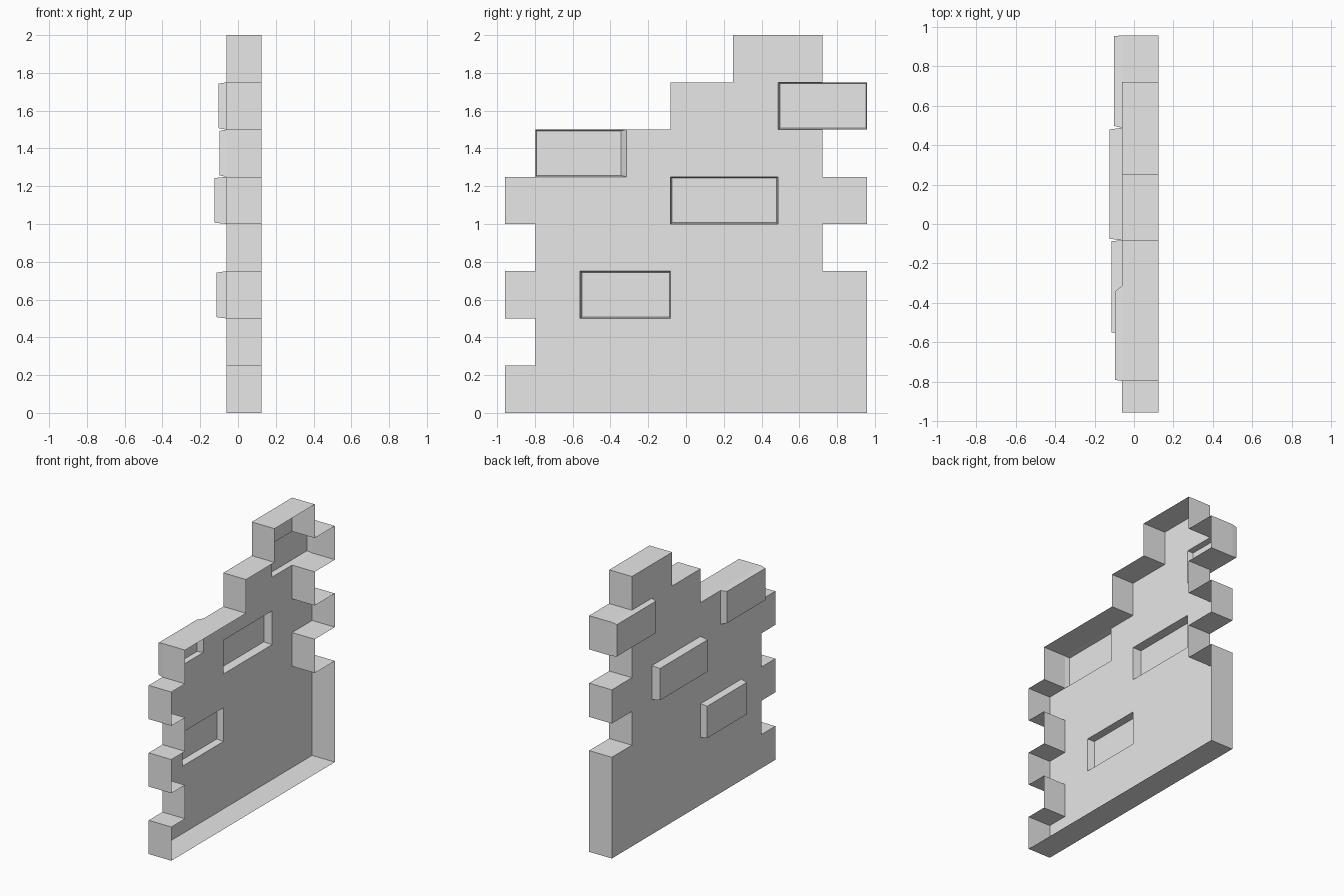
import bpy
import bmesh
from mathutils import Vector

cube = bpy.data.objects.get("Cube")
if cube:
    bpy.data.objects.remove(cube, do_unlink=True)

stone = bpy.data.materials.new("stone_grey")
stone.use_nodes = True
GREY = (0.8, 0.8, 0.8, 1)
stone.diffuse_color = GREY
stone.node_tree.nodes["Principled BSDF"].inputs["Base Color"].default_value = GREY

OPEN_X, SHEET_X = 0.124, -0.062   # open edge and flat sheet of the shell
COURSE = 0.25                     # height of one brick row
END = 0.957
ROWS = [(-END, END), (-0.797, END), (-END, END), (-0.797, 0.722),
        (-END, END), (-0.797, 0.722), (-0.083, END), (0.25, 0.722)]
# row: (y start, y end, outer x, start taper, end taper)
BRICKS = {2: (-0.562, -0.083, -0.113, 0.012, 0.004),
          4: (-0.083, 0.488, -0.124, 0.008, 0.008),
          5: (-0.797, -0.315, -0.097, 0.006, 0.028),
          6: (0.488, END, -0.102, 0.01, 0.003)}


def add_face(bm, points, outward):
    face = bm.faces.new([bm.verts.new(p) for p in points])
    face.normal_update()
    if face.normal.dot(Vector(outward)) < 0:
        face.normal_flip()


def upright(bm, x, y0, y1, z0, z1):
    add_face(bm, [(x, y0, z0), (x, y1, z0), (x, y1, z1), (x, y0, z1)], (-1, 0, 0))


def ledge(bm, y0, y1, z, up):
    add_face(bm, [(SHEET_X, y0, z), (OPEN_X, y0, z), (OPEN_X, y1, z),
                  (SHEET_X, y1, z)], (0, 0, up))


def finish(bm, name):
    bmesh.ops.remove_doubles(bm, verts=bm.verts, dist=0.0005)
    mesh = bpy.data.meshes.new(name)
    bm.to_mesh(mesh)
    bm.free()
    mesh.materials.append(stone)
    bpy.context.collection.objects.link(bpy.data.objects.new(name, mesh))


# Flat wall sheet, left open behind each raised brick
bm = bmesh.new()
for i, (lo, hi) in enumerate(ROWS):
    brick = BRICKS.get(i)
    spans = [(lo, brick[0]), (brick[1], hi)] if brick else [(lo, hi)]
    for a, b in spans:
        if b - a > 0.001:
            upright(bm, SHEET_X, a, b, i * COURSE, (i + 1) * COURSE)
finish(bm, "wall_sheet")

# Toothed rim: row ends, plus ledges where neighbouring rows differ
bm = bmesh.new()
for i, (lo, hi) in enumerate(ROWS):
    z0, z1 = i * COURSE, (i + 1) * COURSE
    for y, side in ((lo, -1), (hi, 1)):
        add_face(bm, [(SHEET_X, y, z0), (OPEN_X, y, z0), (OPEN_X, y, z1),
                      (SHEET_X, y, z1)], (0, side, 0))
for i in range(len(ROWS) - 1):
    z = (i + 1) * COURSE
    for side, below, above in ((-1, ROWS[i][0], ROWS[i + 1][0]),
                               (1, ROWS[i][1], ROWS[i + 1][1])):
        if below != above:
            up = 1 if (below - above) * side > 0 else -1
            ledge(bm, min(below, above), max(below, above), z, up)
ledge(bm, *ROWS[0], 0, -1)
ledge(bm, *ROWS[-1], len(ROWS) * COURSE, 1)
finish(bm, "toothed_rim")

# Raised hollow bricks with slightly tapered sides
for n, (row, (y0, y1, x, t0, t1)) in enumerate(BRICKS.items(), 1):
    bm = bmesh.new()
    z0, z1 = row * COURSE, (row + 1) * COURSE
    base = [(SHEET_X, y0, z0), (SHEET_X, y1, z0), (SHEET_X, y1, z1), (SHEET_X, y0, z1)]
    a, b, c, d = y0 + t0, y1 - t1, z0 + 0.007, z1 - 0.007
    cap = [(x, a, c), (x, b, c), (x, b, d), (x, a, d)]
    add_face(bm, cap, (-1, 0, 0))
    for k, out in enumerate([(0, 0, -1), (0, 1, 0), (0, 0, 1), (0, -1, 0)]):
        j = (k + 1) % 4
        add_face(bm, [base[k], base[j], cap[j], cap[k]], out)
    finish(bm, f"raised_brick_{n}")
